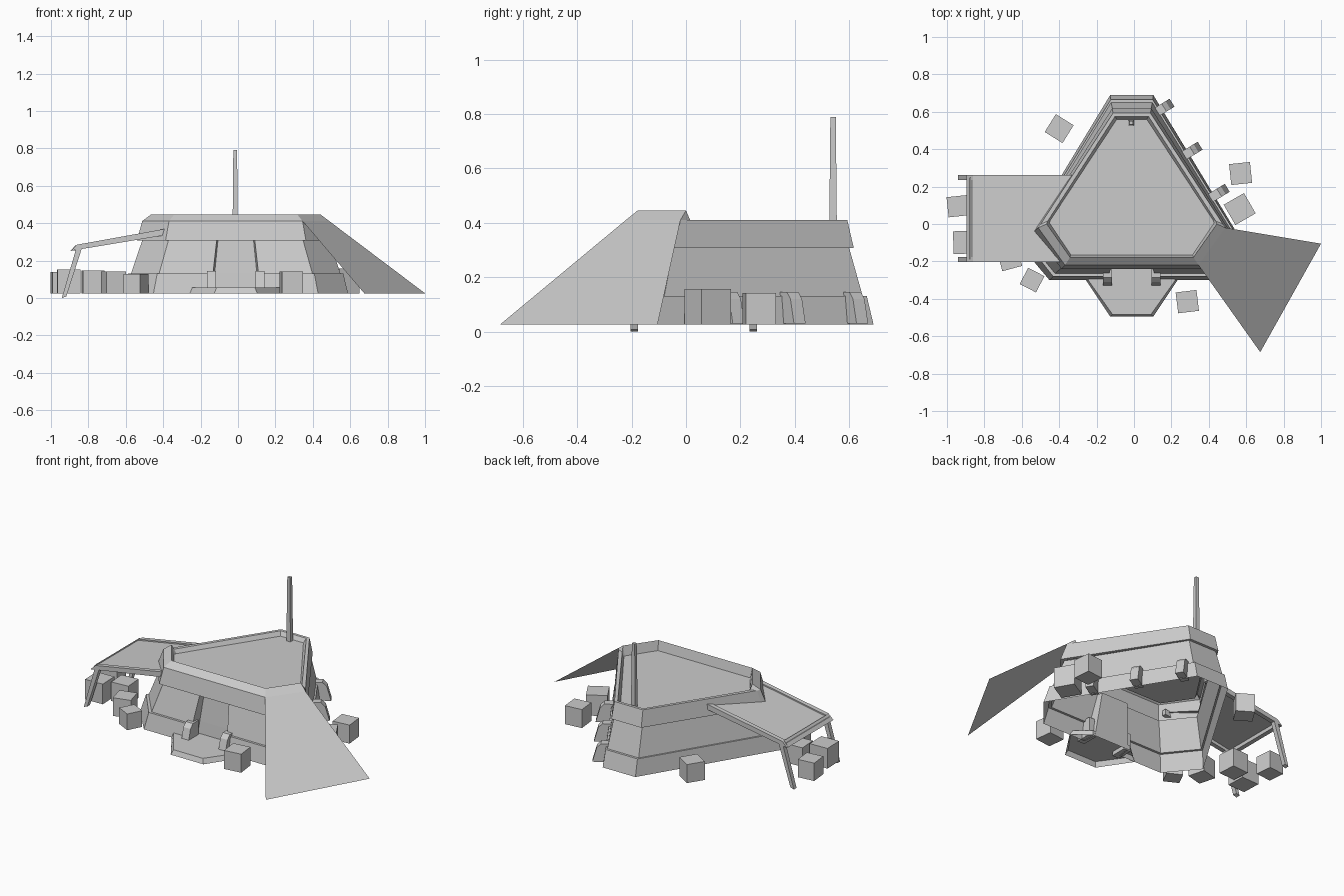
import bpy, bmesh, math
from mathutils import Vector, Matrix

if "Cube" in bpy.data.objects:
    bpy.data.objects.remove(bpy.data.objects["Cube"])

CX = -0.012  # symmetry line of the bunker

grey = bpy.data.materials.new("plain grey")
grey.diffuse_color = (0.6, 0.6, 0.6, 1)
grey.use_nodes = True
grey.node_tree.nodes["Principled BSDF"].inputs["Base Color"].default_value = grey.diffuse_color


def make(name, verts, faces, fix=True):
    me = bpy.data.meshes.new(name)
    me.from_pydata([tuple(v) for v in verts], [], faces)
    bm = bmesh.new()
    bm.from_mesh(me)
    if fix:
        bmesh.ops.recalc_face_normals(bm, faces=bm.faces)
    bm.to_mesh(me)
    bm.free()
    me.materials.append(grey)
    ob = bpy.data.objects.new(name, me)
    bpy.context.collection.objects.link(ob)
    return ob


def ring(half):
    """Closed outline from its right half (x offset, y, z), back to front."""
    return [(CX + x, y, z) for x, y, z in half] + [(CX - x, y, z) for x, y, z in reversed(half)]


def loft(name, rings, cap=False, skip=()):
    n = len(rings[0])
    verts = [p for r in rings for p in r]
    faces = [(k * n + i, k * n + (i + 1) % n, (k + 1) * n + (i + 1) % n, (k + 1) * n + i)
             for k in range(len(rings) - 1) for i in range(n) if i not in skip]
    if cap:
        faces.append(tuple(range((len(rings) - 1) * n, len(rings) * n)))
    return make(name, verts, faces)


def prism(name, profile, width, mat=Matrix()):
    """Extrude a (u, z) profile sideways; u points along local x."""
    n = len(profile)
    verts = [mat @ Vector((u, s * width / 2, z)) for s in (-1, 1) for u, z in profile]
    faces = [(i, (i + 1) % n, n + (i + 1) % n, n + i) for i in range(n)]
    faces += [tuple(range(n)), tuple(range(n, 2 * n))]
    return make(name, verts, faces)


def wall(z, hb, yb, hs, ys, hf, yf, hd):
    return ring([(hb, yb, z), (hs, ys, z), (hf, yf, z), (hd, yf, z)])


# sloped walls with a skirt, leaving the doorway open (edge 3 is the front middle)
levels = [wall(.025, .115, .69, .60, -.11, .44, -.30, .135),
          wall(.13, .112, .665, .575, -.085, .42, -.28, .122),
          wall(.13, .110, .65, .56, -.08, .41, -.265, .122),
          wall(.308, .10, .60, .50, -.045, .36, -.22, .102)]
loft("bunker_walls", levels, skip=(3,))

# recessed doorway: jambs and back panel
outer = [(l[3], l[4]) for l in levels]
inner = [((CX + d, y, z), (CX - d, y, z)) for d, y, z in
         ((.125, -.215, .025), (.113, -.205, .13), (.113, -.205, .13), (.095, -.185, .308))]
verts, faces = [], []
for (a, b), (c, d) in zip(outer, inner):
    verts += [a, c, d, b]
for k in (0, 1, 2):
    faces += [(4 * k + i, 4 * k + i + 1, 4 * k + 5 + i, 4 * k + 4 + i) for i in range(3)]
make("doorway", verts, faces)

# roof band, raised front rim and sunken roof floor
loft("roof", [
    ring([(.10, .60, .308), (.49, -.025, .308), (.50, -.045, .308), (.36, -.22, .308)]),
    ring([(.105, .617, .308), (.513, -.02, .308), (.528, -.045, .308), (.375, -.24, .308)]),
    ring([(.10, .593, .411), (.487, 0, .411), (.50, -.02, .411), (.357, -.22, .411)]),
    ring([(.09, .575, .411), (.45, .015, .411), (.455, 0, .445), (.33, -.178, .445)]),
    ring([(.08, .56, .385), (.435, .02, .385), (.44, .005, .385), (.325, -.165, .385)])], cap=True)

# door step
loft("door_step", [ring([(.14, -.215, z), (.245 - d, -.30, z), (.115 - d, -.495 + d, z)])
                   for z, d in ((.025, 0), (.055, .012))], cap=True)

# wedge buttresses beside the door and along the right wall
wedge = [(-.06, .03), (.045, .03), (.02, .12), (-.005, .145), (-.06, .145)]
side = math.atan2(.49, .80)
spots = [(CX - .13, -.29, -math.pi / 2), (CX + .13, -.29, -math.pi / 2),
         (.165, .625, side), (.315, .395, side), (.46, .17, side)]
for i, (x, y, a) in enumerate(spots):
    prism(f"buttress_{i + 1}", wedge, .05,
          Matrix.Translation((x, y, 0)) @ Matrix.Rotation(a, 4, 'Z'))

# antenna
loft("antenna", [[(-.015 + s * r, .541 + t * r, z) for s, t in ((-1, -1), (1, -1), (1, 1), (-1, 1))]
                 for z, r in ((.38, .014), (.79, .010))], cap=True)

# fabric sheet stretched from the front right roof edge to the ground
make("fabric_sheet", [(.488, -.02, .411), (.345, -.22, .411), (.675, -.685, .025), (1, -.105, .025)],
     [(0, 1, 2, 3)])


# awning on the left: sheet, side rails, end beam and poles
def awn_z(x):
    return .285 + (x + .86) * .18


make("awning_sheet", [(x, y, awn_z(x) - .008) for x, y in
                      ((-.88, .25), (-.88, -.19), (-.40, -.19), (-.51, -.03), (-.335, .25))],
     [(0, 1, 2, 3, 4)])
for name, y, end in (("back", .248, -.33), ("front", -.19, -.385)):
    at = Matrix.Translation((0, y, 0))
    prism(f"awning_rail_{name}", [(-.86, .285), (-.895, .252), (end, awn_z(end) - .034),
                                  (end, awn_z(end))], .028, at)
    prism(f"awning_pole_{name}", [(-.865, .265), (-.835, .265), (-.918, .008), (-.942, 0)], .028, at)
prism("awning_end_beam", [(-.865, .287), (-.895, .252), (-.87, .255)], .44,
      Matrix.Translation((0, .029, 0)))

# scattered crates: x, y, turn in degrees, size
crates = [(.57, .27, 6, .112), (.565, .08, 30, .125), (.285, -.415, 7, .112), (-.545, -.30, -27, .098),
          (-.665, -.185, 15, .11), (-.775, -.03, 4, .115), (-.943, .095, 6, .108),
          (-.905, -.098, 2, .122), (-.40, .51, -32, .112)]
for i, (x, y, a, s) in enumerate(crates):
    h = s / 2
    prism(f"crate_{i + 1}", [(-h, .025), (h, .025), (h, .025 + s * 1.05), (-h, .025 + s * 1.05)], s,
          Matrix.Translation((x, y, 0)) @ Matrix.Rotation(math.radians(a), 4, 'Z'))
